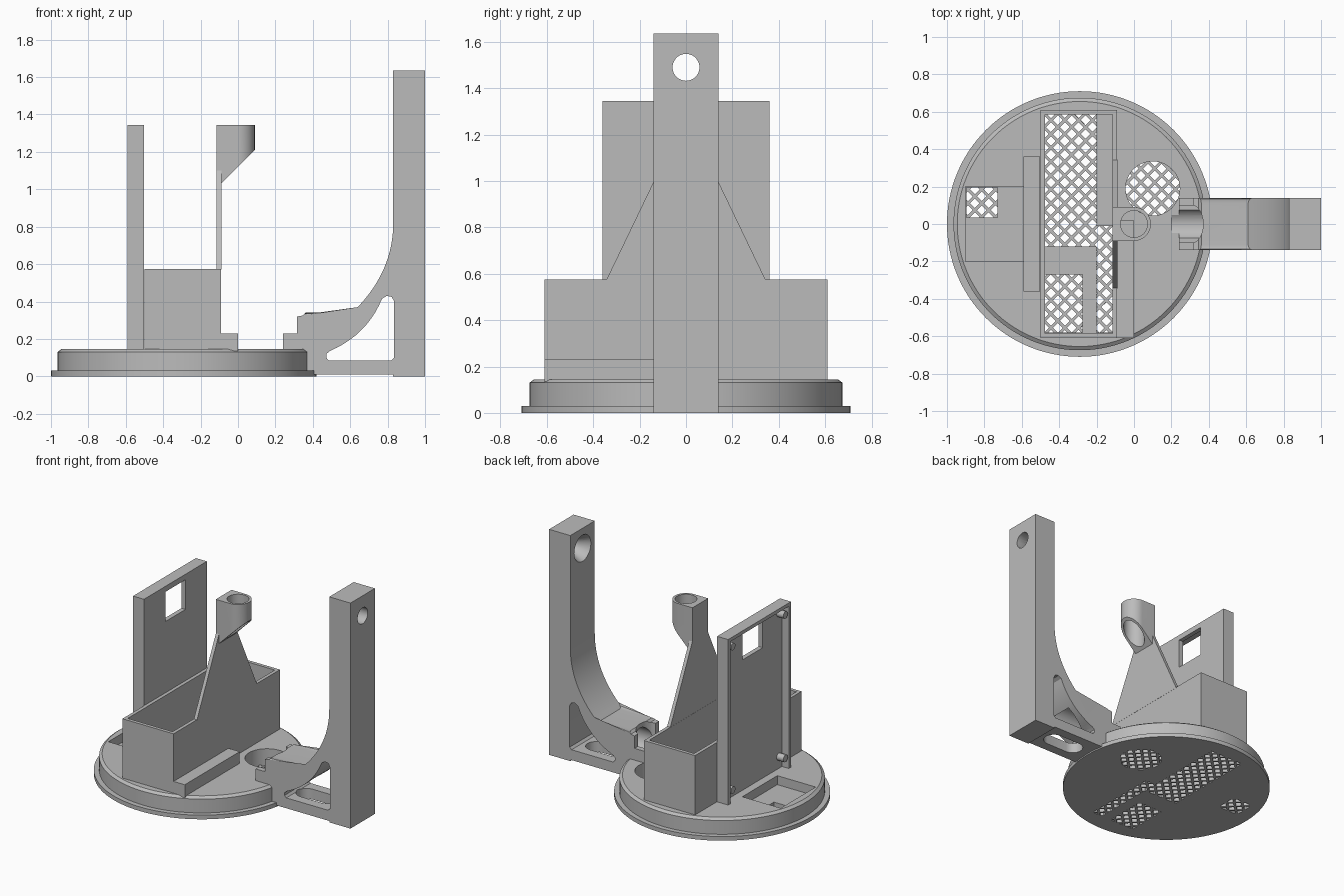
import bpy, bmesh, math
from mathutils import Vector, Matrix

old = bpy.data.objects.get("Cube")
if old:
    bpy.data.objects.remove(old, do_unlink=True)

grey = bpy.data.materials.new("plain grey")
grey.use_nodes = True
COLOUR = (0.5, 0.5, 0.5, 1)
grey.diffuse_color = COLOUR
grey.node_tree.nodes["Principled BSDF"].inputs["Base Color"].default_value = COLOUR


def finish(bm, name):
    bmesh.ops.recalc_face_normals(bm, faces=bm.faces)
    mesh = bpy.data.meshes.new(name)
    bm.to_mesh(mesh)
    bm.free()
    mesh.materials.append(grey)
    ob = bpy.data.objects.new(name, mesh)
    bpy.context.scene.collection.objects.link(ob)
    return ob


def add_prism(bm, pts, lo, hi, axis="z"):
    """Extrude a 2D outline from lo to hi along z, y (outline xz) or x (outline yz)."""
    place = {"z": lambda a, b, h: (a, b, h),
             "y": lambda a, b, h: (a, h, b),
             "x": lambda a, b, h: (h, a, b)}[axis]
    rings = [[bm.verts.new(place(a, b, h)) for a, b in pts] for h in (lo, hi)]
    n = len(pts)
    bm.faces.new(rings[0])
    bm.faces.new(rings[1])
    for i in range(n):
        j = (i + 1) % n
        bm.faces.new((rings[0][i], rings[0][j], rings[1][j], rings[1][i]))


def prism(name, pts, lo, hi, axis="z"):
    bm = bmesh.new()
    add_prism(bm, pts, lo, hi, axis)
    return finish(bm, name)


def rect(x0, x1, y0, y1):
    return [(x0, y0), (x1, y0), (x1, y1), (x0, y1)]


def circle(cx, cy, r, n=48):
    return [(cx + r * math.cos(2 * math.pi * i / n),
             cy + r * math.sin(2 * math.pi * i / n)) for i in range(n)]


def box(name, x0, x1, y0, y1, z0, z1):
    return prism(name, rect(x0, x1, y0, y1), z0, z1)


def bezier(p, c, q, n):
    p, c, q = Vector(p), Vector(c), Vector(q)
    return [tuple(p * (1 - t) ** 2 + c * 2 * t * (1 - t) + q * t * t)
            for t in (i / n for i in range(n + 1))]


def boolean(ob, cutter, op="DIFFERENCE", keep=False):
    mod = ob.modifiers.new("cut", "BOOLEAN")
    mod.operation, mod.object, mod.solver = op, cutter, "EXACT"
    graph = bpy.context.evaluated_depsgraph_get()
    mesh = bpy.data.meshes.new_from_object(ob.evaluated_get(graph))
    ob.modifiers.clear()
    ob.data = mesh
    if not keep:
        bpy.data.objects.remove(cutter, do_unlink=True)


def smooth(*obs):
    bpy.ops.object.select_all(action="DESELECT")
    for ob in obs:
        ob.select_set(True)
    bpy.context.view_layer.objects.active = obs[0]
    bpy.ops.object.shade_smooth_by_angle(angle=math.radians(30))


TOP = 0.145

# Round base, turned from a profile
bm = bmesh.new()
profile = [(0, 0), (0.71, 0), (0.71, 0.03), (0.675, 0.03), (0.675, 0.13), (0.655, TOP), (0, TOP)]
verts = [bm.verts.new((r, 0, z)) for r, z in profile]
edges = [bm.edges.new(pair) for pair in zip(verts, verts[1:])]
bmesh.ops.spin(bm, geom=verts + edges, cent=(0, 0, 0), axis=(0, 0, 1),
               angle=2 * math.pi, steps=128)
bmesh.ops.remove_doubles(bm, verts=bm.verts, dist=1e-4)
bmesh.ops.translate(bm, verts=bm.verts, vec=(-0.29, 0, 0))
base = finish(bm, "round_base")

# Pocket beside the upright plate
boolean(base, box("pocket_cutter", -0.9, -0.592, -0.2, 0.2, 0.08, 0.3))

# Vent wells with a diamond lattice left at the bottom
vents = [
    [(-0.475, -0.12), (-0.2, -0.12), (-0.2, -0.58), (-0.115, -0.58),
     (-0.115, -0.01), (-0.2, -0.01), (-0.2, 0.59), (-0.475, 0.59)],
    rect(-0.475, -0.275, -0.58, -0.27),
    rect(-0.895, -0.73, 0.035, 0.195),
    circle(0.1, 0.19, 0.145),
]
PITCH, HOLE = 0.037, 0.026
for outline in vents:
    xs, ys = zip(*outline)
    bm = bmesh.new()
    for i in range(math.floor(min(xs) / PITCH) - 1, math.ceil(max(xs) / PITCH) + 2):
        for j in range(math.floor(min(ys) / PITCH) - 1, math.ceil(max(ys) / PITCH) + 2):
            if (i + j) % 2 == 0:
                add_prism(bm, circle(i * PITCH, j * PITCH, HOLE, 4), -0.05, 0.06)
    holes = finish(bm, "lattice_cutter")
    boolean(holes, prism("window_cutter", outline, -0.1, 0.1), "INTERSECT")
    boolean(base, prism("well_cutter", outline, 0.03, 0.3))
    boolean(base, holes)

# Open box
tray = box("open_box", -0.5, -0.09, -0.61, 0.61, 0.135, 0.575)
boolean(tray, box("box_cutter", -0.475, -0.115, -0.585, 0.585, 0.0, 0.8))
side_step = box("side_step", -0.092, 0.0, -0.61, 0.02, 0.135, 0.23)

# Upright plate with recessed back, window and four pegs
plate = box("upright_plate", -0.59, -0.502, -0.36, 0.36, 0.135, 1.345)
boolean(plate, box("recess_cutter", -0.7, -0.535, -0.335, 0.335, 0.1, 1.32))
boolean(plate, box("window_cutter", -0.7, -0.4, -0.115, 0.115, 1.09, 1.305))
pegs = [prism("plate_peg", circle(sy * 0.3, z, 0.026, 20), -0.588, -0.53, "x")
        for sy in (-1, 1) for z in (0.23, 1.27)]

# Tapered wall carrying the tube
prism("tapered_wall", [(-0.345, 0.57), (0.345, 0.57), (0.09, 1.1), (0.09, 1.3),
                       (-0.09, 1.3), (-0.09, 1.1)], -0.114, -0.089, "x")

# Tube holder: half round, half square, with a slanted underside
outline = [(-0.115, 0.09), (-0.115, -0.09)] + [
    (0.09 * math.cos(a), 0.09 * math.sin(a))
    for a in (math.pi * (i / 24 - 0.5) for i in range(25))]
tube = prism("tube_holder", outline, 0.9, 1.345)
boolean(tube, prism("slant_cutter", [(-0.3, 0.82), (0.3, 1.42), (0.3, 0.5), (-0.3, 0.5)],
                    -0.3, 0.3, "y"))
boolean(tube, prism("bore_cutter", circle(0, 0, 0.072), 0.5, 1.6))

# Arm: column, curved brace and connector block in one outline
curve = bezier((0.83, 0.82), (0.83, 0.55), (0.61, 0.34), 14)
outline = [(1, 0), (1, 1.635), (0.83, 1.635)] + curve + [
    (0.36, 0.34), (0.345, 0.325), (0.315, 0.32), (0.315, 0.23), (0.24, 0.23),
    (0.24, 0.1), (0.36, 0.1), (0.36, 0.01), (0.83, 0.01), (0.83, 0)]
bm = bmesh.new()
add_prism(bm, outline, -0.14, 0.14, "y")
ridge = [e for e in bm.edges if all(abs(v.co.z - 0.34) < 1e-4 for v in e.verts)
         and abs(e.verts[0].co.x - e.verts[1].co.x) > 0.1]
bmesh.ops.bevel(bm, geom=ridge, offset=0.03, segments=5, profile=0.5, affect="EDGES")
arm = finish(bm, "arm")

# Rounded triangular opening in the brace
opening = [(0.485, 0.085), (0.82, 0.085), (0.835, 0.1), (0.835, 0.4), (0.822, 0.425),
           (0.795, 0.43)] + bezier((0.77, 0.415), (0.69, 0.22), (0.49, 0.135), 10) + [
           (0.473, 0.12), (0.472, 0.1)]
boolean(arm, prism("opening_cutter", opening, -0.3, 0.3, "y"))

# Slot through the foot
slot = [(x + 0.07 * math.cos(a), 0.07 * math.sin(a))
        for x, start in ((0.72, -0.5), (0.55, 0.5))
        for a in (math.pi * (start + i / 12) for i in range(13))]
boolean(arm, prism("slot_cutter", slot, -0.1, 0.12))

# Cable bore through the block, scooped into the base as well
bore = prism("cable_cutter", circle(0, 0.22, 0.09, 40), 0.2, 0.66, "x")
boolean(arm, bore, keep=True)
boolean(base, bore)
notch = [(0.1, -0.1), (0.31, -0.1)] + [
    (0.31 + 0.06 * math.cos(a), 0.1 * math.sin(a))
    for a in (math.pi * (i / 12 - 0.5) for i in range(1, 12))] + [(0.31, 0.1), (0.1, 0.1)]
boolean(arm, prism("notch_cutter", notch, 0.17, 0.5))

# Countersunk hole at the top of the column
boolean(arm, prism("hole_cutter", circle(0, 1.49, 0.058), 0.7, 1.2, "x"))
bm = bmesh.new()
bmesh.ops.create_cone(bm, cap_ends=True, segments=48, radius1=0.1, radius2=0.055, depth=0.09,
                      matrix=Matrix.Translation((0.865, 0, 1.49)) @ Matrix.Rotation(math.pi / 2, 4, "Y"))
boolean(arm, finish(bm, "countersink_cutter"))

smooth(base, tube, arm, *pegs)
